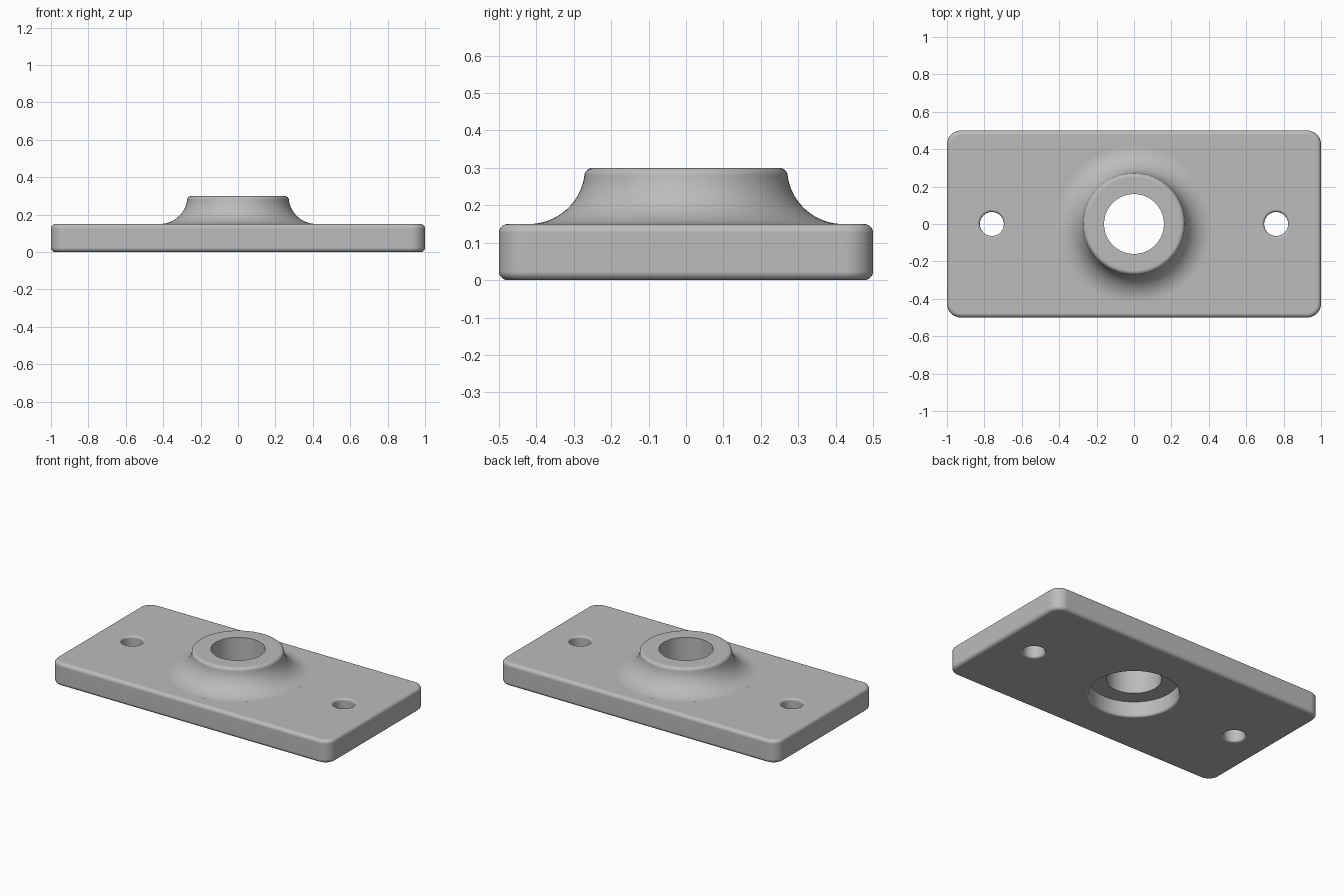
import bpy, bmesh, math
from mathutils import Matrix

if "Cube" in bpy.data.objects:
    bpy.data.objects.remove(bpy.data.objects["Cube"], do_unlink=True)

LENGTH, WIDTH, THICK, TOP = 2.0, 1.0, 0.15, 0.30
BORE, COUNTERBORE, LEDGE = 0.16, 0.262, 0.10
HOLE, HOLE_X = 0.064, 0.76

grey = bpy.data.materials.new("plain_grey")
grey.use_nodes = True
colour = (0.5, 0.5, 0.5, 1)
grey.diffuse_color = colour
grey.node_tree.nodes["Principled BSDF"].inputs["Base Color"].default_value = colour


def arc(cx, cz, r, start, end, steps):
    """Points of a circular arc, angles in degrees."""
    angles = [math.radians(start + (end - start) * i / steps) for i in range(steps + 1)]
    return [(cx + r * math.cos(a), cz + r * math.sin(a)) for a in angles]


def make_object(name, bm):
    bmesh.ops.recalc_face_normals(bm, faces=bm.faces)
    mesh = bpy.data.meshes.new(name)
    bm.to_mesh(mesh)
    bm.free()
    mesh.materials.append(grey)
    obj = bpy.data.objects.new(name, mesh)
    bpy.context.collection.objects.link(obj)
    return obj


def lathe(name, profile, x=0, sides=96):
    """Closed solid of revolution from an (r, z) profile, capped at both ends."""
    bm = bmesh.new()
    rings = [[bm.verts.new((x + r * math.cos(math.tau * i / sides),
                            r * math.sin(math.tau * i / sides), z))
              for i in range(sides)] for r, z in profile]
    for a, b in zip(rings, rings[1:]):
        for i in range(sides):
            j = (i + 1) % sides
            bm.faces.new((a[i], a[j], b[j], b[i]))
    bm.faces.new(rings[0])
    bm.faces.new(rings[-1])
    return make_object(name, bm)


# Plate: rounded corners, then softened rims
bm = bmesh.new()
bmesh.ops.create_cube(bm, size=1, matrix=Matrix.Translation((0, 0, THICK / 2))
                      @ Matrix.Diagonal((LENGTH, WIDTH, THICK, 1)))
uprights = [e for e in bm.edges if abs(e.verts[0].co.z - e.verts[1].co.z) > 0.1]
bmesh.ops.bevel(bm, geom=uprights, offset=0.075, segments=10, profile=0.5, affect='EDGES')
rims = [e for e in bm.edges if abs(e.verts[0].co.z - e.verts[1].co.z) < 0.01]
bmesh.ops.bevel(bm, geom=rims, offset=0.023, segments=5, profile=0.5, affect='EDGES')
plate = make_object("flanged_plate", bm)

# Hub: flared neck with a rounded lip
neck = arc(0.42, TOP, 0.15, 269, 191, 20)
lip = arc(0.25, TOP - 0.022, 0.022, 10, 90, 5)
hub = lathe("hub", [(neck[0][0], 0.12)] + neck + lip)

# Cutters: stepped bore, and screw holes with rounded mouths
mouth = 0.014
bore = lathe("bore_cutter", [(COUNTERBORE + mouth, -0.05)]
             + arc(COUNTERBORE + mouth, mouth, mouth, 270, 180, 5)
             + [(COUNTERBORE, LEDGE), (BORE, LEDGE), (BORE, TOP + 0.05)])
cutters = [bore]
for side, x in (("left", HOLE_X), ("right", -HOLE_X)):
    wide = HOLE + mouth
    cutters.append(lathe(side + "_hole_cutter",
                         [(wide, -0.05)] + arc(wide, mouth, mouth, 270, 180, 5)
                         + arc(wide, THICK - mouth, mouth, 180, 90, 5)
                         + [(wide, THICK + 0.05)], x, 48))

# Combine into one solid
for tool, operation in [(hub, 'UNION')] + [(c, 'DIFFERENCE') for c in cutters]:
    mod = plate.modifiers.new(tool.name, 'BOOLEAN')
    mod.operation, mod.object, mod.solver = operation, tool, 'EXACT'
bpy.context.view_layer.update()
graph = bpy.context.evaluated_depsgraph_get()
solid = bpy.data.meshes.new_from_object(plate.evaluated_get(graph))
plate.modifiers.clear()
plate.data = solid
plate.data.name = "flanged_plate"
solid.materials.clear()
solid.materials.append(grey)
for poly in solid.polygons:
    poly.material_index = 0
for tool in [hub] + cutters:
    bpy.data.objects.remove(tool, do_unlink=True)

# Smooth fillets, crisp bore edges, even flat faces
bpy.ops.object.select_all(action='DESELECT')
plate.select_set(True)
bpy.context.view_layer.objects.active = plate
bpy.ops.object.shade_smooth_by_angle(angle=math.radians(35))
weighted = plate.modifiers.new("even_normals", 'WEIGHTED_NORMAL')
weighted.keep_sharp = True
